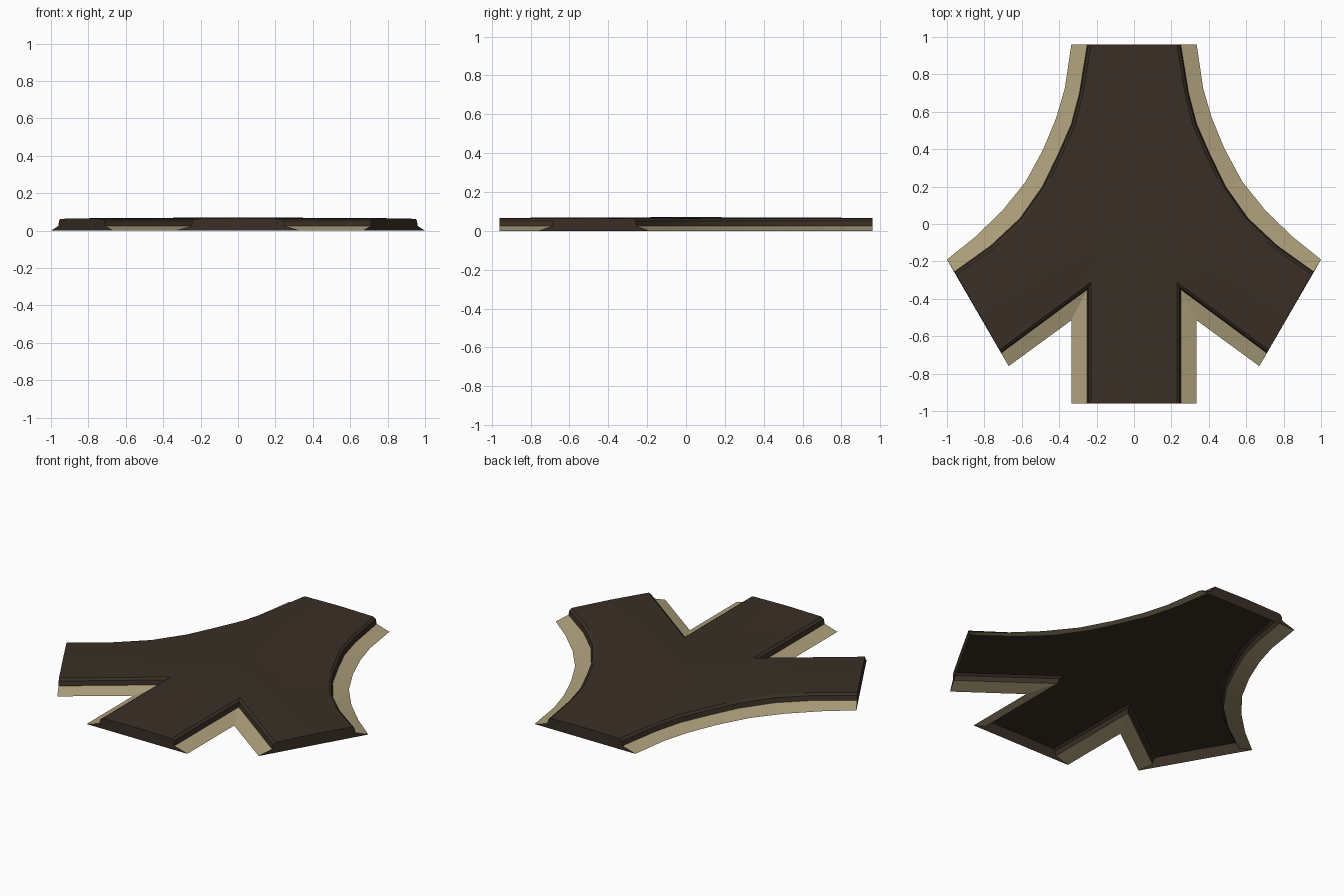
import bpy, bmesh
from mathutils import Vector

if "Cube" in bpy.data.objects:
    bpy.data.objects.remove(bpy.data.objects["Cube"])


def material(name, rgb):
    m = bpy.data.materials.new(name)
    m.diffuse_color = (*rgb, 1)
    m.use_nodes = True
    m.node_tree.nodes["Principled BSDF"].inputs["Base Color"].default_value = m.diffuse_color
    return m


asphalt = material("dark asphalt", (0.041, 0.029, 0.019))
sand = material("sandy verge", (0.42, 0.35, 0.20))

# Plan of the left half: (outer verge edge, road edge)
CURVE = [((-.335, .96), (-.25, .96)), ((-.37, .725), (-.292, .70)),
         ((-.415, .57), (-.335, .535)), ((-.485, .40), (-.405, .375)),
         ((-.58, .225), (-.49, .20)), ((-.705, .07), (-.61, .03)),
         ((-.85, -.07), (-.765, -.115)), ((-1, -.19), (-.96, -.255))]
NOTCH = [((-.67, -.76), (-.71, -.69)), ((-.335, -.515), (-.25, -.35)),
         ((-.335, -.96), (-.25, -.96))]

# Crown line points
HUB = Vector((0, 0, .071))
BACK = Vector((0, .96, .067))
FRONT = Vector((0, -.96, .067))
ARM = Vector((-.835, -.4725, .066))

# Cross-section: (fraction from verge edge to road edge, height)
PROFILE = [(0, 0), (1, .025), (1.07, .052), (1.24, .063)]


def section(pair):
    o, i = Vector(pair[0]), Vector(pair[1])
    return [Vector((*o.lerp(i, k), z)) for k, z in PROFILE]


def crown(a, b, u):
    return a.lerp(HUB, u) if u <= 1 else HUB.lerp(b, u - 1)


def flip(p):
    return Vector((-p.x, p.y, p.z))


def build(name, polys, mat):
    bm = bmesh.new()
    for poly in polys:
        pts = [p for n, p in enumerate(poly) if (p - poly[n - 1]).length > 1e-5]
        bm.faces.new([bm.verts.new(p) for p in pts])
    bmesh.ops.remove_doubles(bm, verts=bm.verts, dist=1e-4)
    # Turn surfaces upward and end caps outward
    for f in bm.faces:
        f.normal_update()
        c = f.calc_center_median()
        side = f.normal.z if abs(f.normal.z) > .01 else f.normal.x * c.x + f.normal.y * c.y
        if side < 0:
            f.normal_flip()
    me = bpy.data.meshes.new(name)
    bm.to_mesh(me)
    bm.free()
    me.materials.append(mat)
    ob = bpy.data.objects.new(name, me)
    bpy.context.collection.objects.link(ob)
    bpy.ops.object.select_all(action='DESELECT')
    ob.select_set(True)
    bpy.context.view_layer.objects.active = ob
    bpy.ops.object.shade_smooth_by_angle(angle=.5)


verge, road = [], []
for pairs, a, b, us in ((CURVE, BACK, ARM, (0, .3, .6, 1, 1, 1.35, 1.7, 2)),
                        (NOTCH, ARM, FRONT, (0, 1, 2))):
    rows = [section(p) + [crown(a, b, u)] for p, u in zip(pairs, us)]
    for r, s in zip(rows, rows[1:]):
        for k in range(4):
            (road if k else verge).append([r[k], r[k + 1], s[k + 1], s[k]])

# Side arm end cap
road.append(section(CURVE[-1]) + [ARM] + section(NOTCH[0])[::-1])

# Mirror to the right half
verge += [[flip(p) for p in q] for q in verge]
road += [[flip(p) for p in q] for q in road]

# Front and back end caps
for pair, mid in ((CURVE[0], BACK), (NOTCH[-1], FRONT)):
    s = section(pair)
    road.append(s + [mid] + [flip(p) for p in reversed(s)])

build("road_surface", road, asphalt)
build("verge", verge, sand)
